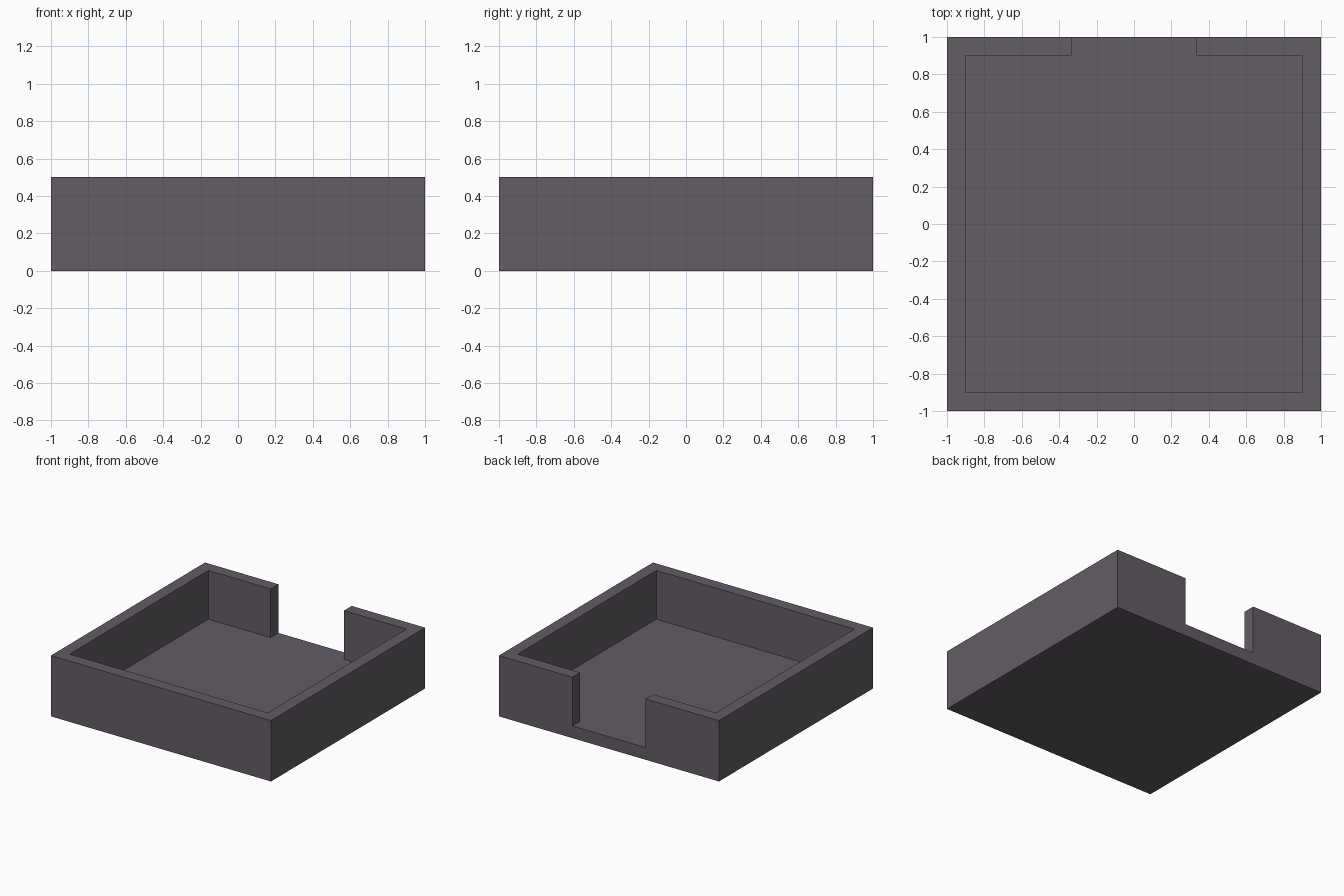
import bpy
import bmesh

if "Cube" in bpy.data.objects:
    bpy.data.objects.remove(bpy.data.objects["Cube"])

WALL, FLOOR, HEIGHT, GAP = 0.1, 0.1, 0.5, 1 / 3


def prism(name, outline, z0, z1):
    """Extrude a flat outline from z0 up to z1."""
    bm = bmesh.new()
    face = bm.faces.new([bm.verts.new((x, y, z0)) for x, y in outline])
    top = bmesh.ops.extrude_face_region(bm, geom=[face])["geom"]
    bmesh.ops.translate(bm, vec=(0, 0, z1 - z0),
                        verts=[v for v in top if isinstance(v, bmesh.types.BMVert)])
    bmesh.ops.recalc_face_normals(bm, faces=bm.faces)
    mesh = bpy.data.meshes.new(name)
    bm.to_mesh(mesh)
    bm.free()
    obj = bpy.data.objects.new(name, mesh)
    bpy.context.collection.objects.link(obj)
    return obj


# Solid block that becomes the tray
tray = prism("tray", [(-1, -1), (1, -1), (1, 1), (-1, 1)], 0, HEIGHT)
grey = bpy.data.materials.new("purple grey")
grey.diffuse_color = (0.125, 0.107, 0.130, 1)
grey.use_nodes = True
grey.node_tree.nodes["Principled BSDF"].inputs["Base Color"].default_value = grey.diffuse_color
tray.data.materials.append(grey)

# Cutter: the inner cavity plus the opening through the back wall
i = 1 - WALL
cutter = prism("cavity_cutter",
               [(-i, -i), (i, -i), (i, i), (GAP, i), (GAP, 1.2),
                (-GAP, 1.2), (-GAP, i), (-i, i)], FLOOR, HEIGHT + 0.2)
cutter.data.materials.append(grey)
cutter.hide_render = True
cutter.hide_set(True)

# Hollow out the block
cut = tray.modifiers.new("cavity", "BOOLEAN")
cut.operation = "DIFFERENCE"
cut.solver = "EXACT"
cut.object = cutter
